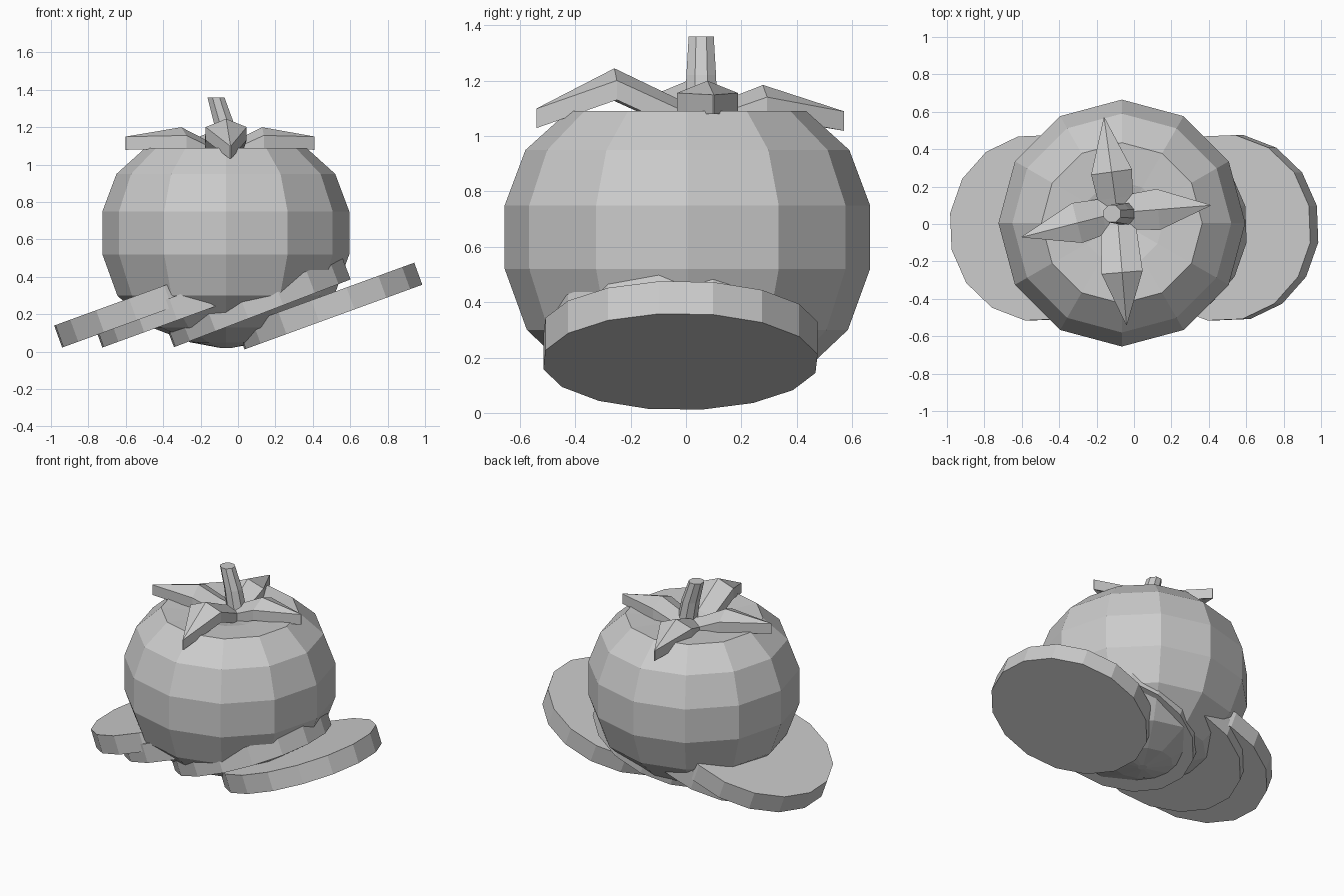
import bpy, bmesh, math
from mathutils import Vector, Matrix

if "Cube" in bpy.data.objects:
    bpy.data.objects.remove(bpy.data.objects["Cube"])

grey = bpy.data.materials.new("neutral grey")
grey.diffuse_color = (0.6, 0.6, 0.6, 1)
grey.use_nodes = True
grey.node_tree.nodes["Principled BSDF"].inputs["Base Color"].default_value = grey.diffuse_color


def make(name, bm):
    bmesh.ops.remove_doubles(bm, verts=bm.verts, dist=1e-5)
    bmesh.ops.recalc_face_normals(bm, faces=bm.faces)
    mesh = bpy.data.meshes.new(name)
    bm.to_mesh(mesh)
    bm.free()
    mesh.materials.append(grey)
    ob = bpy.data.objects.new(name, mesh)
    bpy.context.collection.objects.link(ob)
    return ob


def loft(name, rings):
    """Skin closed rings of equal length and cap both ends."""
    bm = bmesh.new()
    vs = [[bm.verts.new(p) for p in ring] for ring in rings]
    n = len(vs[0])
    for a, b in zip(vs, vs[1:]):
        for i in range(n):
            j = (i + 1) % n
            bm.faces.new((a[i], a[j], b[j], b[i]))
    bm.faces.new(vs[0])
    bm.faces.new(vs[-1])
    return make(name, bm)


def circle(c, r, n, offset=0.0):
    return [Vector(c) + Vector((r * math.cos(offset + math.tau * i / n),
                                r * math.sin(offset + math.tau * i / n), 0))
            for i in range(n)]


# fruit body: 12 sided, dimpled on top
profile = [(0.03, 0.02), (0.19, 0.05), (0.40, 0.13), (0.58, 0.30), (0.66, 0.52),
           (0.66, 0.75), (0.585, 0.95), (0.43, 1.09), (0.22, 1.08), (0.02, 1.03)]
loft("fruit_body", [circle((-0.065, 0.005, z), r, 12) for r, z in profile])

# four tilted slices leaning on one another under the fruit
for i, (x, z, tilt) in enumerate([(0.51, 0.185, 20), (0.13, 0.205, 21),
                                  (-0.25, 0.195, 20), (-0.465, 0.195, 20)]):
    slice_ob = loft("slice_%d" % (i + 1),
                    [circle((0, 0, h), 0.512, 16, math.pi / 16 + 0.04) for h in (0, 0.125)])
    slice_ob.data.transform(Matrix.Translation((x, -0.02, z))
                            @ Matrix.Rotation(math.radians(-tilt), 4, 'Y')
                            @ Matrix.Diagonal((1, 0.98, 1, 1)))

# four pointed, ridged leaves: tip position, ridge distance, ridge and tip height
hub = Vector((-0.09, 0.06, 0))
leaves = [((-0.16, 0.57), 0.22, 1.185, 1.09), ((-0.60, -0.07), 0.22, 1.20, 1.15),
          ((-0.04, -0.54), 0.32, 1.245, 1.10), ((0.41, 0.10), 0.22, 1.20, 1.15)]
for i, (tip, ridge, top, tip_z) in enumerate(leaves):
    out = Vector((tip[0], tip[1], 0)) - hub
    length = out.length
    out.normalize()
    side = Vector((-out.y, out.x, 0))
    rings = []
    for d, half, z in [(0.0, 0.035, 1.10), (0.08, 0.095, 1.13),
                       (ridge, 0.11, top), (length, 0.002, tip_z)]:
        drop = half * 0.4
        p = hub + out * d
        rings.append([p + side * half + Vector((0, 0, z - drop)),
                      p + Vector((0, 0, z)),
                      p - side * half + Vector((0, 0, z - drop)),
                      p - side * half + Vector((0, 0, z - drop - 0.07)),
                      p + Vector((0, 0, z - 0.07)),
                      p + side * half + Vector((0, 0, z - drop - 0.07))])
    loft("leaf_%d" % (i + 1), rings)

# leaning stem
loft("stem", [circle((x, 0.055, z), r, 8, math.pi / 8) for x, z, r in
              [(-0.04, 1.04, 0.065), (-0.075, 1.22, 0.058), (-0.118, 1.36, 0.049)]])
